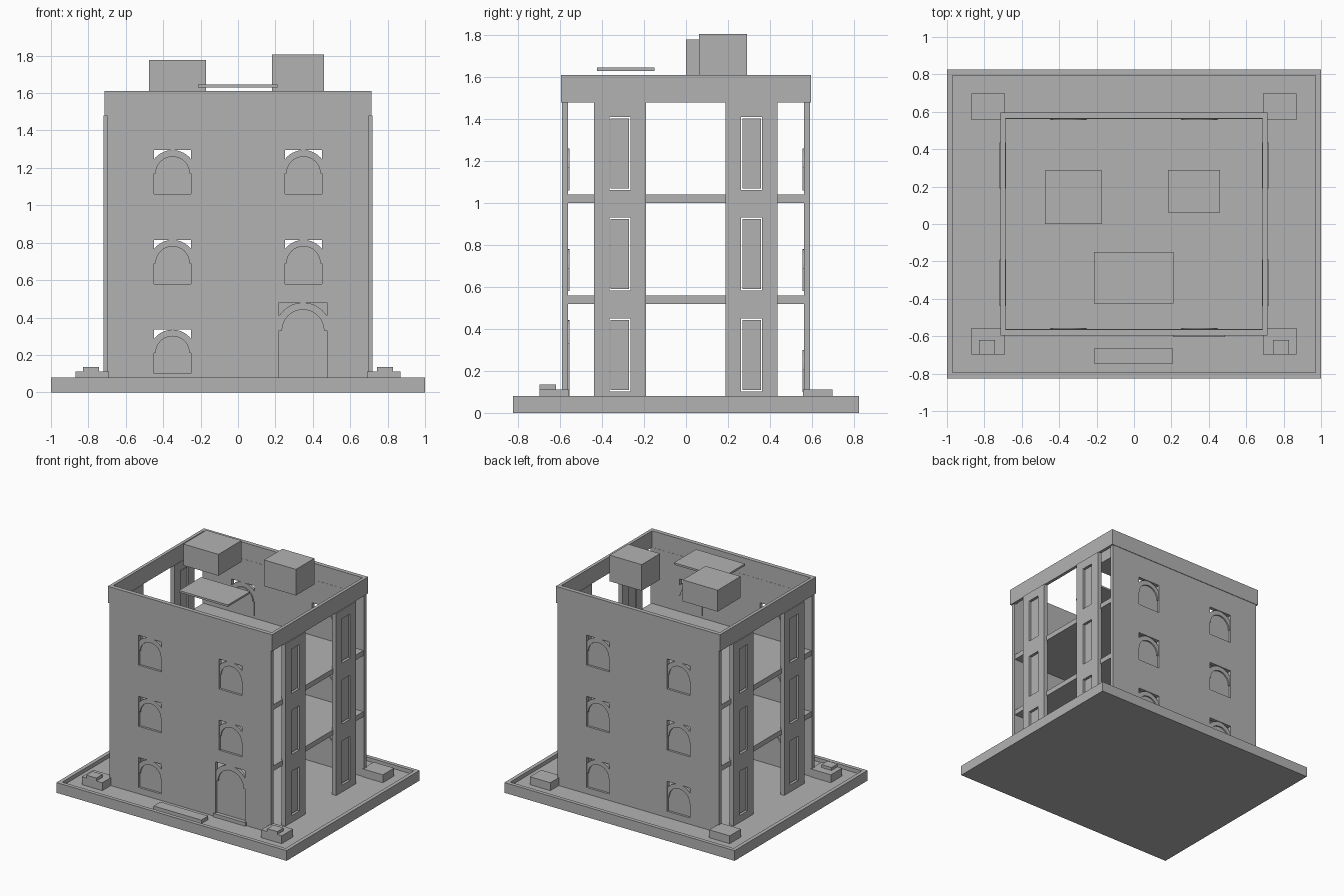
import bpy, bmesh, math

if "Cube" in bpy.data.objects:
    bpy.data.objects.remove(bpy.data.objects["Cube"], do_unlink=True)

GREY = (0.45, 0.45, 0.45, 1)
mat = bpy.data.materials.new("plain_grey")
mat.use_nodes = True
mat.diffuse_color = GREY
mat.node_tree.nodes["Principled BSDF"].inputs["Base Color"].default_value = GREY


def finish(name, bm):
    bmesh.ops.recalc_face_normals(bm, faces=bm.faces)
    mesh = bpy.data.meshes.new(name)
    bm.to_mesh(mesh)
    bm.free()
    mesh.materials.append(mat)
    obj = bpy.data.objects.new(name, mesh)
    bpy.context.collection.objects.link(obj)
    return obj


def thicken(bm, vec):
    ext = bmesh.ops.extrude_face_region(bm, geom=bm.faces[:])
    verts = [g for g in ext["geom"] if isinstance(g, bmesh.types.BMVert)]
    bmesh.ops.translate(bm, verts=verts, vec=vec)


def box(name, x, y, z):
    bm = bmesh.new()
    face = bm.faces.new([bm.verts.new((a, b, z[0])) for a, b in
                         ((x[0], y[0]), (x[1], y[0]), (x[1], y[1]), (x[0], y[1]))])
    thicken(bm, (0, 0, z[1] - z[0]))
    return finish(name, bm)


def prism(name, points, d):
    """Extrude an (x, z) outline along y."""
    bm = bmesh.new()
    bm.faces.new([bm.verts.new((u, d[0], v)) for u, v in points])
    thicken(bm, (0, d[1] - d[0], 0))
    return finish(name, bm)


def pierced(name, u, v, holes, d, plane="xz"):
    """Sheet with rectangular holes, thickened along its normal."""
    us = sorted({*u, *[e for h in holes for e in h[:2]]})
    vs = sorted({*v, *[e for h in holes for e in h[2:]]})
    place = {"xz": lambda a, b, c: (a, c, b), "yz": lambda a, b, c: (c, a, b),
             "xy": lambda a, b, c: (a, b, c)}[plane]
    bm = bmesh.new()
    for a0, a1 in zip(us, us[1:]):
        for b0, b1 in zip(vs, vs[1:]):
            ca, cb = (a0 + a1) / 2, (b0 + b1) / 2
            if any(h[0] < ca < h[1] and h[2] < cb < h[3] for h in holes):
                continue
            bm.faces.new([bm.verts.new(place(a, b, d[0])) for a, b in
                          ((a0, b0), (a1, b0), (a1, b1), (a0, b1))])
    bmesh.ops.remove_doubles(bm, verts=bm.verts, dist=1e-5)
    thicken(bm, place(0, 0, d[1] - d[0]))
    return finish(name, bm)


def arc(cx, cz, r, start, end, n=16):
    return [(cx + r * math.cos(start + (end - start) * i / n),
             cz + r * math.sin(start + (end - start) * i / n)) for i in range(n + 1)]


def arched_filling(name, cx, base, spring, half, r_in, r_out, side):
    """Recessed arched panel with an arch band clipped to its opening."""
    panel = [(cx - half, base), (cx + half, base), (cx + half, spring)]
    panel += arc(cx, spring, r_in, 0, math.pi) + [(cx - half, spring)]
    prism(name + "_panel", panel, (side * 0.575, side * 0.555))
    a = math.acos(half / r_out)
    band = [(cx + half, spring)] + arc(cx, spring, r_out, a, math.pi - a)
    band += [(cx - half, spring)] + arc(cx, spring, r_in, math.pi, 0)
    prism(name + "_arch", band, (side * 0.586, side * 0.565))


FLOOR = 0.05
LEVELS = (0.10, 0.58, 1.06)

# Plinth with raised rim
box("plinth", (-1, 1), (-0.825, 0.825), (0, FLOOR))
pierced("plinth_rim", (-1, 1), (-0.825, 0.825), [(-0.97, 0.97, -0.795, 0.795)],
        (FLOOR, 0.08), "xy")

# Front and back walls with arched windows
for side, label in ((-1, "front"), (1, "back")):
    holes = []
    for x in (-0.35, 0.35):
        for i, z in enumerate(LEVELS):
            if side < 0 and x > 0 and i == 0:
                continue
            holes.append((x - 0.1, x + 0.1, z, z + 0.235))
            arched_filling(f"{label}_window", x, z, z + 0.11, 0.1, 0.09, 0.125, side)
    if side < 0:
        holes.append((0.22, 0.475, FLOOR, 0.48))
        arched_filling("door", 0.3475, FLOOR, 0.33, 0.1275, 0.112, 0.15, side)
    pierced(f"{label}_wall", (-0.70, 0.70), (FLOOR, 1.48), holes,
            (side * 0.592, side * 0.562))

# Side piers with tall narrow panels
for sx, label in ((-1, "right"), (1, "left")):
    for cy in (-0.315, 0.313):
        holes = [(cy - 0.05, cy + 0.05, z + 0.003, z + 0.35) for z in LEVELS]
        pierced(f"{label}_pier", (cy - 0.124, cy + 0.124), (FLOOR, 1.48), holes,
                (sx * 0.685, sx * 0.72), "yz")
        for z in LEVELS:
            box(f"{label}_pier_panel", (sx * 0.692, sx * 0.708),
                (cy - 0.044, cy + 0.044), (z + 0.01, z + 0.343))

# Floor slabs and parapet
for z in (0.52, 1.00):
    box("floor_slab", (-0.695, 0.695), (-0.562, 0.562), (z, z + 0.04))
pierced("parapet", (-0.713, 0.713), (-0.596, 0.596), [(-0.688, 0.688, -0.563, 0.563)],
        (1.48, 1.61), "xy")

# Rooftop units and canopy
box("roof_unit_low", (-0.475, -0.17), (0, 0.285), (1.61, 1.778))
box("roof_unit_high", (0.182, 0.46), (0.062, 0.29), (1.60, 1.805))
box("roof_canopy", (-0.215, 0.21), (-0.425, -0.15), (1.63, 1.645))

# Corner blocks, front step and door sill
for sx in (-1, 1):
    for sy, label in ((-1, "front"), (1, "back")):
        box(f"{label}_corner_block", (sx * 0.69, sx * 0.868),
            (sy * 0.557, sy * 0.697), (FLOOR, 0.112))
    box("corner_block_cap", (sx * 0.742, sx * 0.83), (-0.697, -0.62), (0.112, 0.135))
box("front_step", (-0.21, 0.205), (-0.748, -0.662), (FLOOR, 0.078))
box("door_sill", (0.208, 0.487), (-0.605, -0.575), (FLOOR, 0.078))
